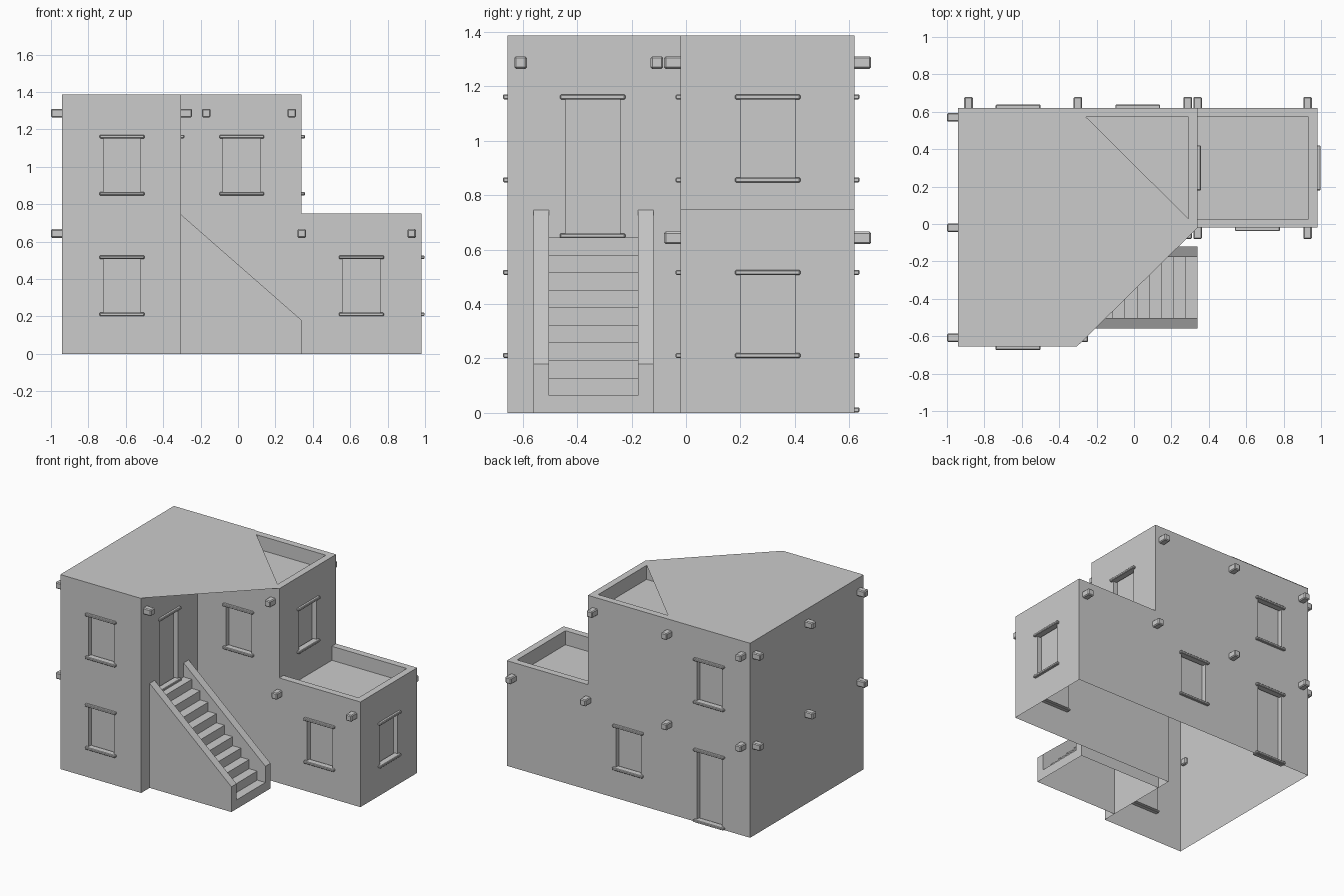
import bpy, bmesh
from mathutils import Vector

if "Cube" in bpy.data.objects:
    bpy.data.objects.remove(bpy.data.objects["Cube"])


def new_obj(name, bm):
    bmesh.ops.recalc_face_normals(bm, faces=bm.faces[:])
    me = bpy.data.meshes.new(name)
    bm.to_mesh(me)
    bm.free()
    ob = bpy.data.objects.new(name, me)
    bpy.context.collection.objects.link(ob)
    return ob


def prism(bm, pts, move):
    """Extrude a polygon of 3D points along a vector."""
    face = bm.faces.new([bm.verts.new(p) for p in pts])
    ext = bmesh.ops.extrude_face_region(bm, geom=[face], use_keep_orig=True)
    bmesh.ops.translate(bm, vec=move, verts=[v for v in ext['geom'] if isinstance(v, bmesh.types.BMVert)])


def box(bm, lo, hi):
    (a, b, c), (d, e, f) = lo, hi
    prism(bm, [(a, b, c), (d, b, c), (d, e, c), (a, e, c)], (0, 0, f - c))


def wall_box(bm, x, y, n, w, z0, z1, d0, d1):
    """Box centred on wall point (x, y) with outward normal n, from depth d0 to d1."""
    n = Vector(n)
    t = Vector((-n.y, n.x)) * w / 2
    p = Vector((x, y))
    q, r = p + n * d0 - t, p + n * d1 + t
    box(bm, (min(q.x, r.x), min(q.y, r.y), z0), (max(q.x, r.x), max(q.y, r.y), z1))


def boolean(ob, cutter, op):
    m = ob.modifiers.new('bool', 'BOOLEAN')
    m.operation, m.object, m.solver = op, cutter, 'EXACT'
    dg = bpy.context.evaluated_depsgraph_get()
    me = bpy.data.meshes.new_from_object(ob.evaluated_get(dg))
    ob.modifiers.clear()
    ob.data = me
    bpy.data.objects.remove(cutter)


def drop_faces(ob, test):
    bm = bmesh.new()
    bm.from_mesh(ob.data)
    dead = [f for f in bm.faces if all(test(v.co) for v in f.verts)]
    bmesh.ops.delete(bm, geom=dead, context='FACES')
    bm.to_mesh(ob.data)
    bm.free()


def bevel(ob, width):
    m = ob.modifiers.new('bevel', 'BEVEL')
    m.width, m.segments = width, 1


X0, XC, X1, X2 = -0.94, -0.305, 0.34, 0.98
Y0, YC, Y1 = -0.655, -0.02, 0.62
TOP, LOW, RIM = 1.387, 0.75, 0.048
F, B, L, R = (0, -1), (0, 1), (-1, 0), (1, 0)


def ell(i, z):
    return [(X0 + i, Y0 + i, z), (XC - i, Y0 + i, z), (XC - i, YC + i, z),
            (X1 - i, YC + i, z), (X1 - i, Y1 - i, z), (X0 + i, Y1 - i, z)]


# openings: x, y, wall normal, bottom, top
openings = [
    (-0.62, Y0, F, 0.21, 0.515), (-0.62, Y0, F, 0.855, 1.16),
    (0.02, YC, F, 0.855, 1.16), (0.66, YC, F, 0.21, 0.515),
    (X2, 0.30, R, 0.21, 0.515), (X1, 0.30, R, 0.855, 1.16),
    (XC, -0.343, R, 0.65, 1.16), (-0.62, Y1, B, 0.855, 1.16),
    (0.02, Y1, B, 0.21, 0.515), (-0.62, Y1, B, 0.01, 0.515),
]

# house shell: tall L block joined with the low wing
bm = bmesh.new()
prism(bm, ell(0, 0), (0, 0, TOP))
house = new_obj('house_walls', bm)
bm = bmesh.new()
box(bm, (X1, YC, 0), (X2, Y1, LOW))
boolean(house, new_obj('wing', bm), 'UNION')

# parapet recesses and window / door recesses
bm = bmesh.new()
prism(bm, ell(RIM, TOP - 0.1), (0, 0, 0.2))
box(bm, (X1, YC + RIM, LOW - 0.1), (X2 - RIM, Y1 - RIM, LOW + 0.1))
for x, y, n, z0, z1 in openings:
    wall_box(bm, x, y, n, 0.2, z0, z1, -0.035, 0.05)
boolean(house, new_obj('cutter', bm), 'DIFFERENCE')
drop_faces(house, lambda c: c.z < 1e-3)

# flat roof cover that spans the inner corner
bm = bmesh.new()
bm.faces.new([bm.verts.new(p) for p in [
    (X0, Y1, 1.39), (X0, Y0, 1.39), (XC, Y0, 1.39), (X1, YC, 1.39), (XC, Y1, 1.39)]])
cover = new_obj('roof_cover', bm)

# sills and lintels
bm = bmesh.new()
for x, y, n, z0, z1 in openings:
    for z in (z0, z1):
        wall_box(bm, x, y, n, 0.24, z - 0.009, z + 0.009, -0.03, 0.018)
trim = new_obj('sills_and_lintels', bm)
bevel(trim, 0.004)
trim.location.z = 0.001

# projecting roof beams
HI, LO = 1.287, 0.643
beams = [(x, Y1, B, HI) for x in (-0.885, -0.30, 0.287)]
beams += [(x, Y1, B, LO) for x in (-0.885, -0.30, 0.34, 0.928)]
beams += [(X0, y, L, z) for y in (0.57, -0.02, -0.608) for z in (LO, HI)]
beams += [(XC, -0.608, R, HI), (XC, -0.107, R, HI)]
beams += [(-0.17, YC, F, HI), (0.287, YC, F, HI), (0.34, YC, F, LO), (0.928, YC, F, LO)]
bm = bmesh.new()
for x, y, n, z in beams:
    wall_box(bm, x, y, n, 0.046, z - 0.023, z + 0.023, -0.02, 0.06)
bevel(new_obj('roof_beams', bm), 0.006)

# outside staircase: sloped block with the steps cut out between the side walls
S0, S1, N = -0.56, -0.12, 10
run = (X1 - XC) / N
bm = bmesh.new()
prism(bm, [(XC, S0, 0), (X1, S0, 0), (X1, S0, 0.18), (XC, S0, 0.745)], (0, S1 - S0, 0))
stairs = new_obj('staircase', bm)
pts = [(X1 + 0.1, 0.0645)]
for i in range(1, N):
    pts += [(X1 - i * run, i * 0.0645), (X1 - i * run, (i + 1) * 0.0645)]
pts += [(XC - 0.1, N * 0.0645), (XC - 0.1, 1.0), (X1 + 0.1, 1.0)]
bm = bmesh.new()
prism(bm, [(x, S0 + 0.057, z) for x, z in pts], (0, S1 - S0 - 0.114, 0))
boolean(stairs, new_obj('step_cutter', bm), 'DIFFERENCE')
drop_faces(stairs, lambda c: c.z < 1e-3)
drop_faces(stairs, lambda c: c.x < XC + 1e-3)
